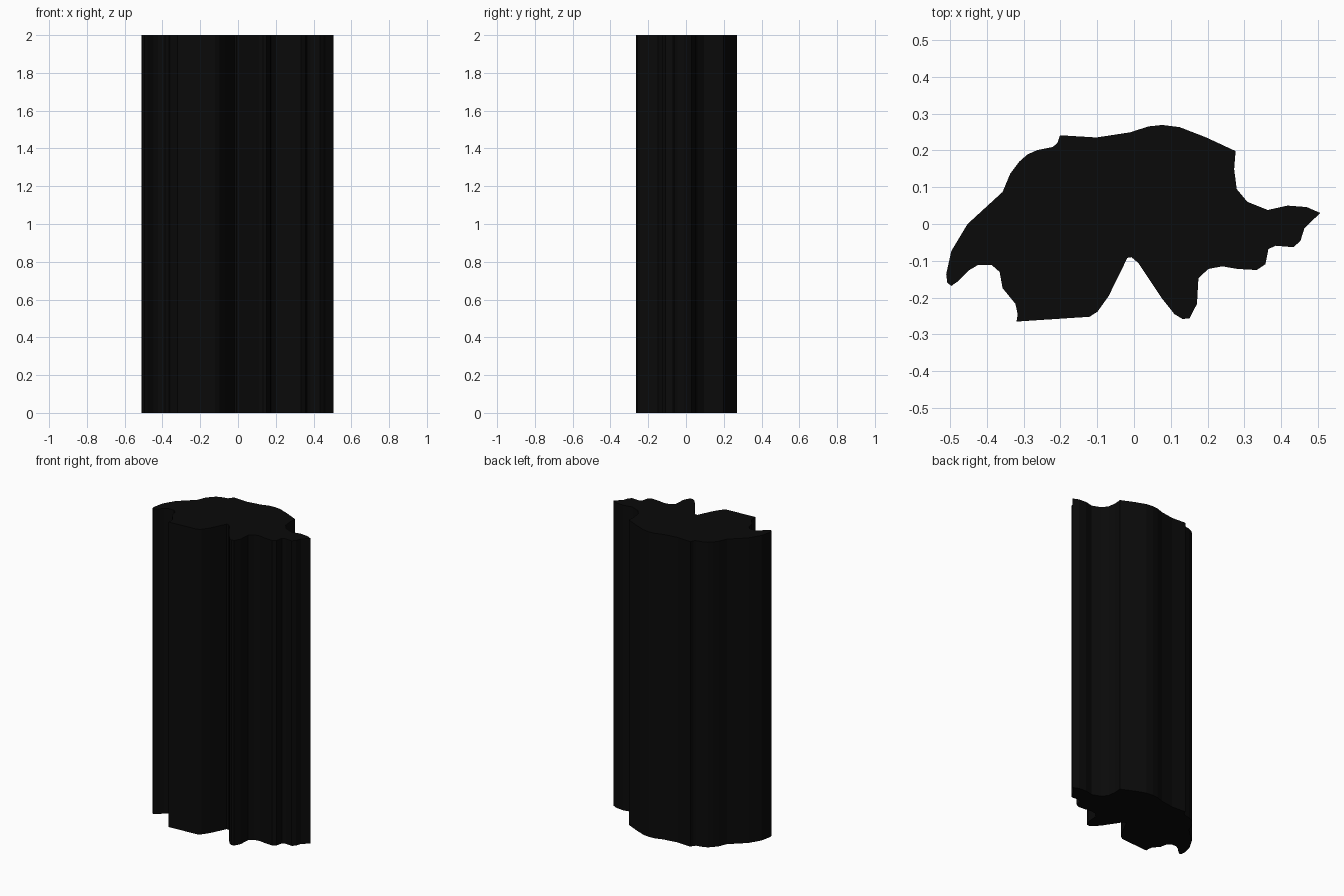
import bpy, bmesh

HEIGHT = 2.0

# Irregular cross-section, clockwise from the left tip
OUTLINE = [
    (-.51, -.136), (-.496, -.073), (-.452, 0), (-.357, .087), (-.336, .137),
    (-.311, .17), (-.289, .189), (-.262, .201), (-.221, .209), (-.208, .22),
    (-.201, .241), (-.102, .235), (-.01, .249), (.039, .265), (.077, .269),
    (.124, .263), (.194, .236), (.276, .198), (.272, .149), (.279, .095),
    (.308, .06), (.363, .038), (.417, .05), (.469, .046), (.506, .03),
    (.463, -.011), (.452, -.046), (.433, -.063), (.385, -.059), (.365, -.068),
    (.357, -.109), (.333, -.125), (.281, -.122), (.24, -.115), (.202, -.122),
    (.175, -.147), (.171, -.217), (.151, -.256), (.132, -.258), (.11, -.245),
    (.075, -.201), (.012, -.106), (-.007, -.09), (-.018, -.092), (-.069, -.196),
    (-.099, -.238), (-.121, -.252), (-.319, -.265), (-.316, -.245), (-.322, -.217),
    (-.357, -.174), (-.365, -.13), (-.387, -.111), (-.423, -.111), (-.447, -.125),
    (-.48, -.157), (-.496, -.168), (-.507, -.16),
]

# Column: the cross-section pulled straight up, capped at both ends
bm = bmesh.new()
base = bm.faces.new([bm.verts.new((x, y, 0)) for x, y in OUTLINE])
top = bmesh.ops.extrude_face_region(bm, geom=[base], use_keep_orig=True)
bmesh.ops.translate(bm, vec=(0, 0, HEIGHT),
                    verts=[v for v in top["geom"] if isinstance(v, bmesh.types.BMVert)])
bmesh.ops.recalc_face_normals(bm, faces=bm.faces)
mesh = bpy.data.meshes.new("column")
bm.to_mesh(mesh)
bm.free()
column = bpy.data.objects.new("column", mesh)
bpy.context.collection.objects.link(column)

# Near-black material
black = bpy.data.materials.new("black")
black.diffuse_color = (0.003, 0.003, 0.003, 1)
mesh.materials.append(black)
